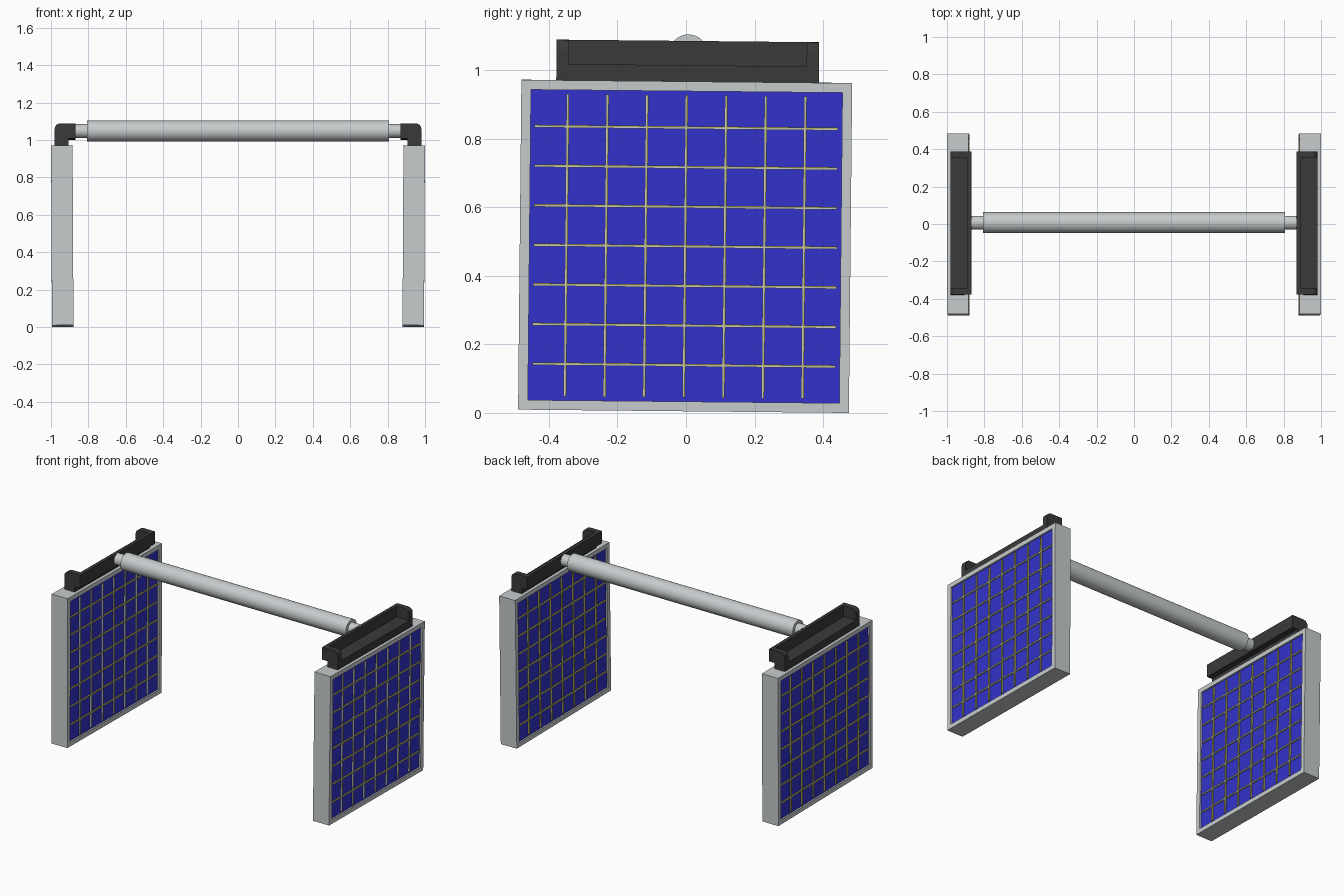
import bpy, bmesh, math
from mathutils import Matrix, Vector

if "Cube" in bpy.data.objects:
    bpy.data.objects.remove(bpy.data.objects["Cube"])


def material(name, rgb):
    m = bpy.data.materials.new(name)
    m.diffuse_color = (*rgb, 1)
    m.use_nodes = True
    m.node_tree.nodes["Principled BSDF"].inputs["Base Color"].default_value = m.diffuse_color
    return m


GREY = material("light_grey_metal", (0.57, 0.60, 0.61))
BLUE = material("blue_cell", (0.033, 0.033, 0.60))
DARK = material("dark_plastic", (0.042, 0.042, 0.042))
GOLD = material("pale_gold_wire", (0.48, 0.45, 0.12))


def finish(bm, name, mats, matrix=None):
    if matrix:
        bm.transform(matrix)
    bmesh.ops.recalc_face_normals(bm, faces=bm.faces[:])
    me = bpy.data.meshes.new(name)
    bm.to_mesh(me)
    bm.free()
    for m in mats:
        me.materials.append(m)
    ob = bpy.data.objects.new(name, me)
    bpy.context.collection.objects.link(ob)
    return ob


def box(bm, center, size, mat=0):
    m = Matrix.Translation(center) @ Matrix.Diagonal((*size, 1))
    verts = bmesh.ops.create_cube(bm, size=1, matrix=m)["verts"]
    for f in {f for v in verts for f in v.link_faces}:
        f.material_index = mat


def prism(bm, profile, y0, y1):
    # extrude an (x, z) outline along y
    f = bm.faces.new([bm.verts.new((x, y0, z)) for x, z in profile])
    ext = bmesh.ops.extrude_face_region(bm, geom=[f], use_keep_orig=True)
    bmesh.ops.translate(bm, vec=(0, y1 - y0, 0),
                        verts=[v for v in ext["geom"] if isinstance(v, bmesh.types.BMVert)])


W, D, H = 0.115, 0.965, 0.962    # panel thickness, depth, height
RECESS, BORDER, PITCH = 0.010, 0.04, 0.1155
LEAN = Matrix.Rotation(-0.01, 4, 'X')


def panel(side, s):
    place = (Matrix.Translation((s * 0.9395, -0.0025, 0.486)) @ LEAN
             @ Matrix.Rotation(s * 0.005, 4, 'Y'))
    # frame with a sunken blue field on both large faces
    bm = bmesh.new()
    box(bm, (0, 0, 0), (W, D, H))
    bm.normal_update()
    for f in [f for f in bm.faces if abs(f.normal.x) > 0.9]:
        n = f.normal.copy()
        bmesh.ops.inset_region(bm, faces=[f], thickness=BORDER)
        bmesh.ops.inset_region(bm, faces=[f], thickness=0.0)
        bmesh.ops.translate(bm, verts=f.verts[:], vec=-n * RECESS)
        f.material_index = 1
    finish(bm, side + "_panel", [GREY, BLUE], place)
    # wire grid: grey bars with a gold edge
    bm = bmesh.new()
    span_y, span_z = D - 2 * BORDER, H - 2 * BORDER
    for face in (-1, 1):
        x = face * (W / 2 - 0.0055)
        for i in range(-3, 4):
            p = i * PITCH
            for off, w, mat in ((-0.002, 0.004, 0), (0.002, 0.004, 1)):
                box(bm, (x, p + off, 0), (0.009, w, span_z), mat)
                box(bm, (x - face * 0.0005, 0, p + off), (0.009, span_y, w), mat)
    finish(bm, side + "_wire_grid", [GREY, GOLD], place)


def bracket(side, s):
    xi, xo, xb = 0.868, 0.980, 0.905   # inner, outer and foot edges
    z0, zu, zf, z1, r = 0.966, 1.004, 1.014, 1.085, 0.03
    arc = [(xo - r + r * math.cos(a), z1 - r + r * math.sin(a))
           for a in (math.radians(k * 15) for k in range(7))]
    cap = [(xb, z0), (xo, z0)] + arc + [(xi, z1), (xi, zu), (xb, zu)]
    tray = [(xb, z0), (xo, z0), (xo, zf), (xi + 0.022, zf),
            (xi + 0.022, z1), (xi, z1), (xi, zu), (xb, zu)]
    bm = bmesh.new()
    prism(bm, cap, -0.383, -0.347)
    prism(bm, tray, -0.347, 0.347)
    prism(bm, cap, 0.347, 0.383)
    place = (Matrix.Translation((0, 0.005, 1.025)) @ LEAN
             @ Matrix.Translation((0, 0, -1.025)) @ Matrix.Diagonal((s, 1, 1, 1)))
    finish(bm, side + "_bracket", [DARK], place)


def rod(name, radius, half):
    bm = bmesh.new()
    bmesh.ops.create_cone(bm, cap_ends=True, segments=32, radius1=radius,
                          radius2=radius, depth=2 * half)
    ob = finish(bm, name, [GREY], Matrix.Translation((0, 0.007, 1.048))
                @ Matrix.Rotation(math.pi / 2, 4, 'Y'))
    bpy.ops.object.select_all(action='DESELECT')
    ob.select_set(True)
    bpy.context.view_layer.objects.active = ob
    bpy.ops.object.shade_smooth_by_angle(angle=math.radians(35))


for side, s in (("left", -1), ("right", 1)):
    panel(side, s)
    bracket(side, s)

# crossbar: wide sleeve over a thinner axle
rod("crossbar_sleeve", 0.056, 0.808)
rod("crossbar_axle", 0.037, 0.875)
